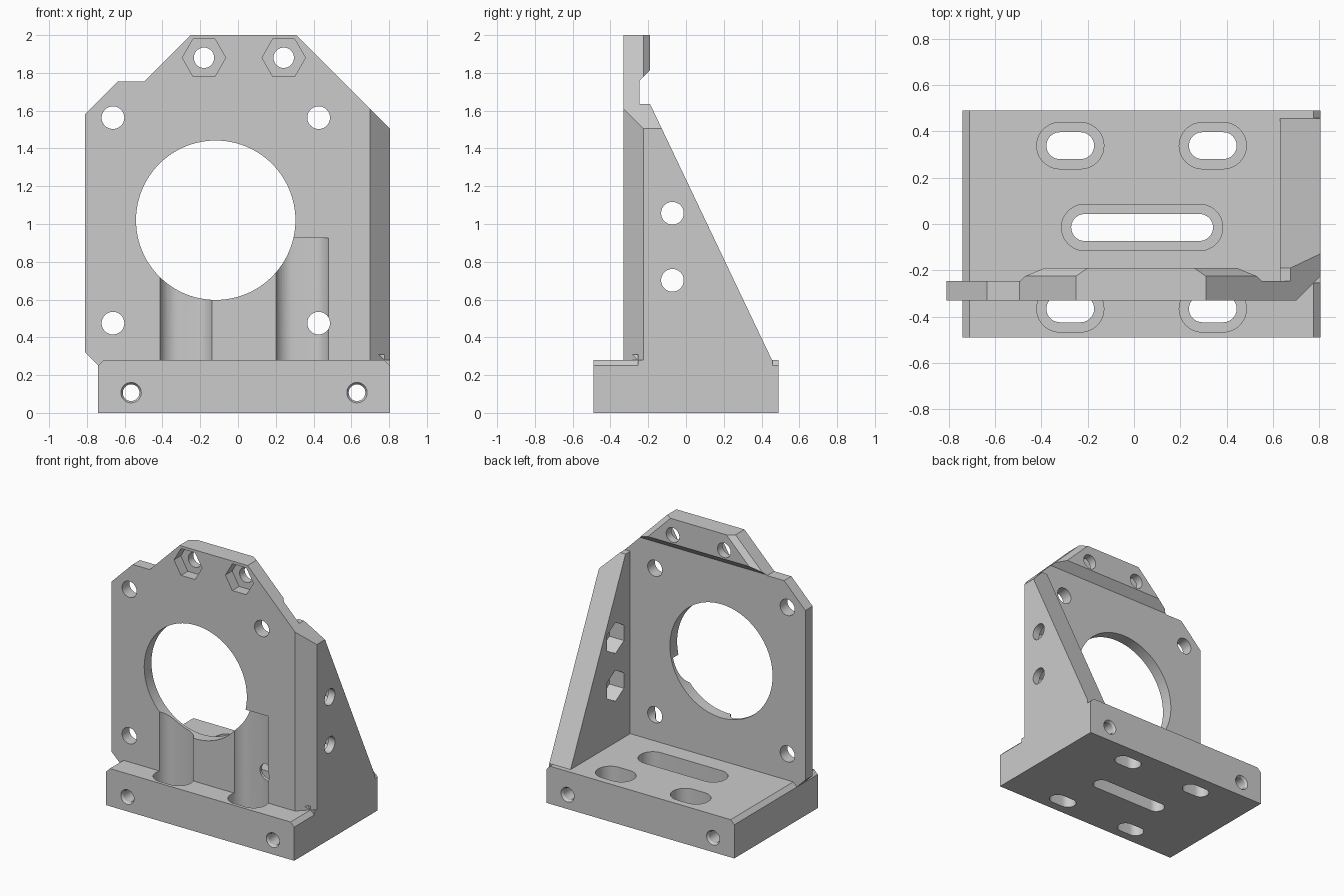
import bpy, bmesh
from math import pi, cos, sin

if "Cube" in bpy.data.objects:
    bpy.data.objects.remove(bpy.data.objects["Cube"], do_unlink=True)

grey = bpy.data.materials.new("plain grey")
grey.use_nodes = True
grey.diffuse_color = (0.6, 0.6, 0.6, 1)
grey.node_tree.nodes["Principled BSDF"].inputs["Base Color"].default_value = (0.6, 0.6, 0.6, 1)


def loft(name, axis, sections):
    """Solid through (depth, outline) sections stacked along an axis."""
    place = {"x": lambda d, p, q: (d, p, q),
             "y": lambda d, p, q: (p, d, q),
             "z": lambda d, p, q: (p, q, d)}[axis]
    bm = bmesh.new()
    rings = [[bm.verts.new(place(d, *pt)) for pt in pts] for d, pts in sections]
    n = len(rings[0])
    bm.faces.new(rings[0])
    bm.faces.new(rings[-1])
    for a, b in zip(rings, rings[1:]):
        for i in range(n):
            j = (i + 1) % n
            bm.faces.new((a[i], a[j], b[j], b[i]))
    bmesh.ops.recalc_face_normals(bm, faces=bm.faces)
    mesh = bpy.data.meshes.new(name)
    bm.to_mesh(mesh)
    bm.free()
    mesh.materials.append(grey)
    ob = bpy.data.objects.new(name, mesh)
    bpy.context.collection.objects.link(ob)
    return ob


def prism(name, axis, pts, a, b):
    return loft(name, axis, [(a, pts), (b, pts)])


def rect(x0, y0, x1, y1):
    return [(x0, y0), (x1, y0), (x1, y1), (x0, y1)]


def disc(c, r, n=48, turn=0.0):
    return [(c[0] + r * cos(turn + 2 * pi * i / n), c[1] + r * sin(turn + 2 * pi * i / n))
            for i in range(n)]


def stadium(c, half, r, n=20):
    pts = []
    for side in (1, -1):
        for i in range(n + 1):
            t = -pi / 2 + pi * i / n
            pts.append((c[0] + side * (half + r * cos(t)), c[1] + side * r * sin(t)))
    return pts


def combine(body, tool, operation="DIFFERENCE"):
    mod = body.modifiers.new("cut", "BOOLEAN")
    mod.operation = operation
    mod.solver = "EXACT"
    mod.object = tool
    bpy.context.view_layer.objects.active = body
    bpy.ops.object.modifier_apply(modifier=mod.name)
    bpy.data.objects.remove(tool, do_unlink=True)


FRONT, BACK, RIGHT = -0.33, -0.245, 0.805

# Upright slab and side gusset, oversized until trimmed
bracket = prism("mounting_bracket", "y", rect(-1, 0, 1.1, 2.2), FRONT, BACK)
gusset = prism("side_gusset", "x", [
    (-0.3, 0.05), (-0.3, 1.635), (-0.19, 1.635), (0.455, 0.28), (0.455, 0.05)], 0.63, 1.05)
combine(bracket, gusset, "UNION")


# Thickened top lug with bevelled back edges
def lug_section(bottom, inset):
    return [(-0.15 + inset, 2.1), (0.21 - inset, 2.1),
            (2.31 - inset - bottom, bottom), (-2.25 + inset + bottom, bottom)]


lug = loft("top_lug", "y", [(-0.26, lug_section(1.745, -0.05)),
                            (-0.19, lug_section(1.815, 0.05))])
combine(bracket, lug, "UNION")

# Trim everything upright to the front outline, then bevel the front corner
combine(bracket, prism("outline", "y", [
    (-0.66, 0.1), (-0.66, 0.172), (-0.81, 0.32), (-0.81, 1.58), (-0.635, 1.755),
    (-0.495, 1.755), (-0.25, 2), (0.31, 2), (1.01, 1.3), (1.01, 0.1)], -0.6, 0.6), "INTERSECT")
combine(bracket, prism("corner_cut", "z", [
    (0.6, -0.43), (1.1, -0.43), (1.1, 0.07)], -0.1, 2.3))

# Base block with bevelled side edges, and the common right-hand face
combine(bracket, prism("base_block", "y", [
    (-0.74, 0), (-0.74, 0.25), (-0.71, 0.28), (0.95, 0.28), (0.95, 0)], -0.49, 0.49), "UNION")
combine(bracket, prism("side_trim", "z", rect(RIGHT, -1, 1.3, 1), -0.5, 2.5))
for y0, y1 in ((-0.6, -0.255), (0.457, 0.6)):
    combine(bracket, prism("edge_bevel", "y", [
        (0.745, 0.31), (0.845, 0.21), (0.845, 0.31)], y0, y1))

# Central opening and corner holes in the plate
combine(bracket, prism("opening", "y", disc((-0.118, 1.02), 0.422, 96), -0.6, -0.2))
for x in (-0.662, 0.427):
    for z in (0.475, 1.563):
        combine(bracket, prism("plate_hole", "y", disc((x, z), 0.06), -0.6, -0.1))

# Top bolt holes with nut pockets
for x in (-0.18, 0.242):
    combine(bracket, prism("lug_hole", "y", disc((x, 1.88), 0.054), -0.6, 0))
    combine(bracket, prism("lug_pocket", "y", disc((x, 1.88), 0.115, 6), -0.6, -0.25))

# Gusset bolt holes with nut pockets on the inner side
for z in (0.702, 1.057):
    combine(bracket, prism("gusset_hole", "x", disc((-0.072, z), 0.06), 0.5, 1))
    combine(bracket, prism("gusset_pocket", "x", disc((-0.072, z), 0.115, 6, pi / 2), 0.5, 0.75))

# Slotted base holes with wide recesses; the front ones groove the plate
slots = [((x, y), 0.045, 0.925 if y < 0 else 0.5)
         for x in (-0.275, 0.34) for y in (-0.366, 0.338)]
slots.append(((0.035, -0.015), 0.248, 0.5))
for centre, half, top in slots:
    combine(bracket, prism("slot", "z", stadium(centre, half, 0.058), -0.1, 0.2))
    combine(bracket, prism("slot_recess", "z", stadium(centre, half, 0.1), 0.1, top))

# Long holes through the base with countersunk mouths
for x in (-0.566, 0.63):
    c = (x, 0.107)
    wide, narrow = disc(c, 0.054), disc(c, 0.044)
    combine(bracket, loft("base_hole", "y", [
        (-0.52, wide), (-0.49, wide), (-0.475, narrow),
        (0.475, narrow), (0.49, wide), (0.52, wide)]))

bpy.ops.object.select_all(action="DESELECT")
bracket.select_set(True)
bpy.context.view_layer.objects.active = bracket
bpy.ops.object.shade_smooth_by_angle(angle=pi / 7)
